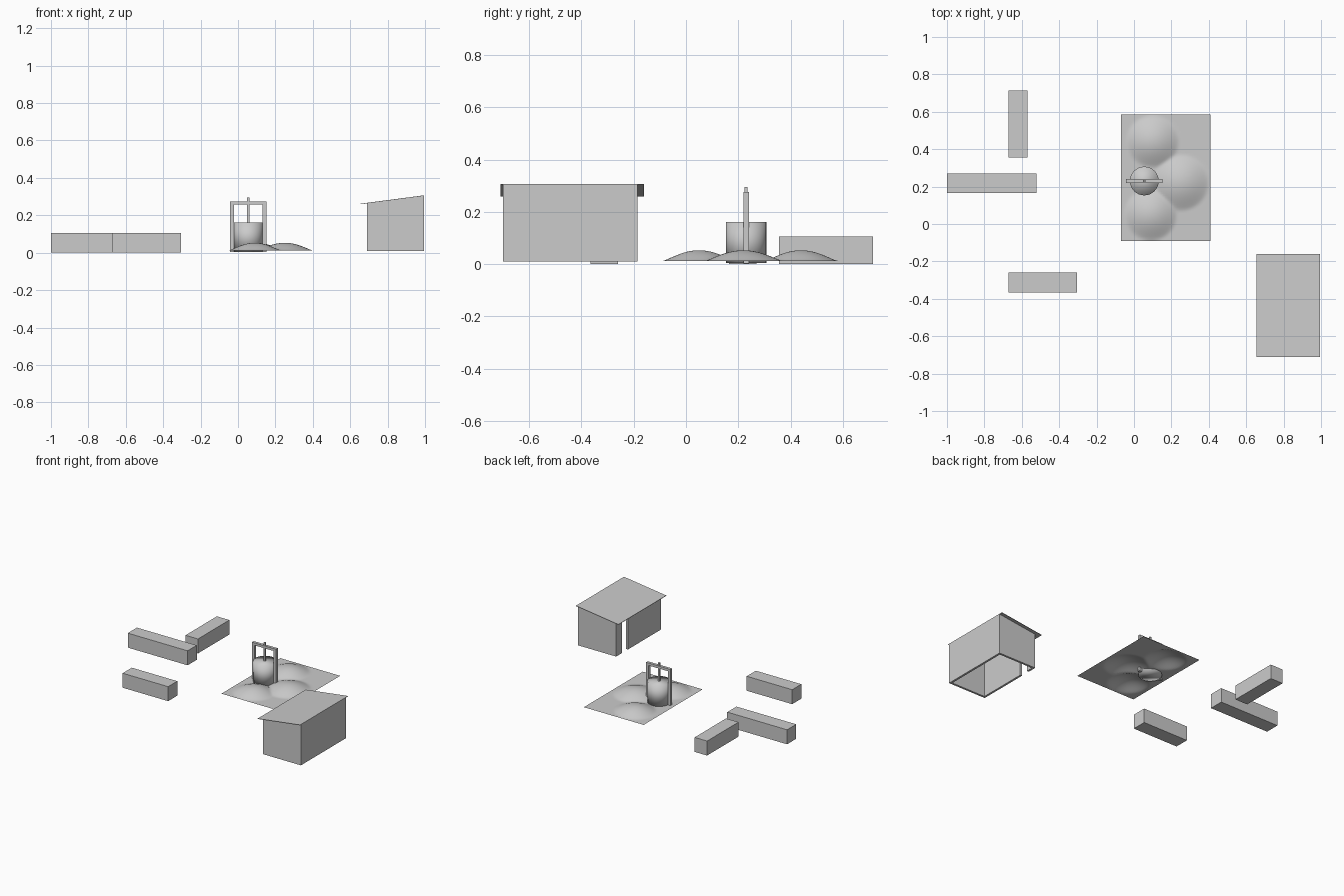
import bpy, bmesh, math
from mathutils import Vector

cube = bpy.data.objects.get("Cube")
if cube:
    bpy.data.objects.remove(cube, do_unlink=True)

grey = bpy.data.materials.new("plain grey")
grey.use_nodes = True
grey.diffuse_color = (0.6, 0.6, 0.6, 1)
grey.node_tree.nodes["Principled BSDF"].inputs["Base Color"].default_value = (0.6, 0.6, 0.6, 1)


def make(name, bm, smooth=False):
    bmesh.ops.recalc_face_normals(bm, faces=bm.faces)
    for f in bm.faces:
        f.smooth = smooth
    mesh = bpy.data.meshes.new(name)
    bm.to_mesh(mesh)
    bm.free()
    mesh.materials.append(grey)
    obj = bpy.data.objects.new(name, mesh)
    bpy.context.collection.objects.link(obj)
    return obj


def add_box(bm, lo, hi):
    lo, hi = Vector(lo), Vector(hi)
    verts = bmesh.ops.create_cube(bm, size=1)["verts"]
    for v in verts:
        v.co = (lo + hi) / 2 + v.co * (hi - lo)
    return verts


def box(name, lo, hi):
    bm = bmesh.new()
    add_box(bm, lo, hi)
    return make(name, bm)


# Low barrier blocks
box("long_block", (-1, 0.165, 0), (-0.52, 0.27, 0.105))
box("back_block", (-0.67, 0.355, 0), (-0.57, 0.715, 0.105))
box("front_block", (-0.67, -0.365, 0), (-0.305, -0.26, 0.105))


# Shed: hollow walls that follow the roof slope, open below, doorway on the low side
def roof_z(x):
    return 0.307 + (x - 0.995) * 0.132


X0, X1, Y0, Y1, BASE, T = 0.69, 0.995, -0.70, -0.185, 0.01, 0.015
DOOR0, DOOR1, LINTEL = -0.32, -0.25, 0.235
bm = bmesh.new()
for lo, hi, bottom in (
        ((X0, Y0), (X1, Y0 + T), BASE),
        ((X0, Y1 - T), (X1, Y1), BASE),
        ((X1 - T, Y0 + T), (X1, Y1 - T), BASE),
        ((X0, Y0 + T), (X0 + T, DOOR0), BASE),
        ((X0, DOOR1), (X0 + T, Y1 - T), BASE),
        ((X0, DOOR0), (X0 + T, DOOR1), LINTEL)):
    for v in add_box(bm, (*lo, bottom), (*hi, 1)):
        if v.co.z > 0.9:
            v.co.z = roof_z(v.co.x) - 0.002
make("shed_walls", bm)

bm = bmesh.new()
for v in add_box(bm, (0.655, -0.71, -0.003), (0.995, -0.16, 0)):
    v.co.z += roof_z(v.co.x)
make("shed_roof", bm)

# Uneven ground sheet with three soft mounds
MOUNDS = ((0.09, 0.05, 0.14), (0.25, 0.22, 0.15), (0.1, 0.44, 0.14))
bm = bmesh.new()
bmesh.ops.create_grid(bm, x_segments=40, y_segments=56, size=0.5)
for v in bm.verts:
    x, y = 0.17 + v.co.x * 0.48, 0.2475 + v.co.y * 0.675
    z = 0.0
    for mx, my, r in MOUNDS:
        d = min(math.hypot(x - mx, y - my) / r, 1)
        z = max(z, 0.041 * (1 - d * d) ** 1.3)
    v.co = (x, y, 0.012 + z)
make("ground", bm, smooth=True)

# Well: round drum, frame and centre pole
CX, CY = 0.055, 0.23
bm = bmesh.new()
bmesh.ops.create_cone(bm, cap_ends=True, segments=32, radius1=0.077, radius2=0.077, depth=0.157)
bmesh.ops.translate(bm, verts=bm.verts, vec=(CX, CY, 0.0835))
make("well_drum", bm, smooth=True)

bm = bmesh.new()
for side in (-1, 1):
    x = CX + side * 0.087
    add_box(bm, (x - 0.01, CY - 0.01, 0.003), (x + 0.01, CY + 0.01, 0.257))
add_box(bm, (CX - 0.097, CY - 0.01, 0.257), (CX + 0.097, CY + 0.01, 0.275))
make("well_frame", bm)
box("well_pole", (CX - 0.006, CY - 0.006, 0.15), (CX + 0.006, CY + 0.006, 0.295))
